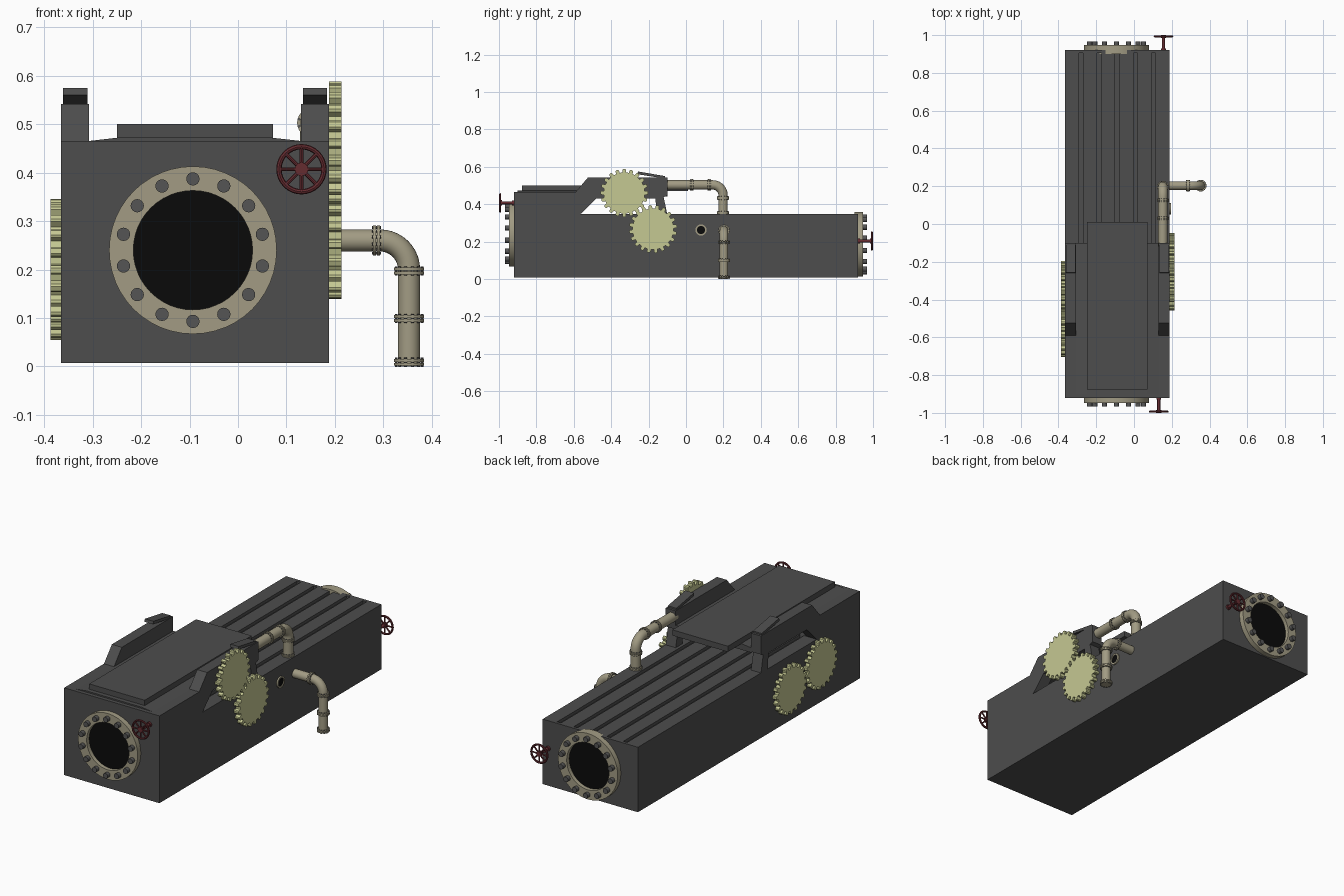
import bpy, bmesh
from math import sin, cos, pi, radians
from mathutils import Vector, Matrix

if "Cube" in bpy.data.objects:
    bpy.data.objects.remove(bpy.data.objects["Cube"])


def material(name, rgb):
    m = bpy.data.materials.new(name)
    m.diffuse_color = (*rgb, 1)
    m.use_nodes = True
    m.node_tree.nodes["Principled BSDF"].inputs["Base Color"].default_value = m.diffuse_color
    return m


IRON = material("dark_iron", (0.075, 0.075, 0.075))
STEEL = material("bolt_grey", (0.09, 0.09, 0.09))
TAN = material("tan_pipe", (0.36, 0.33, 0.23))
BRASS = material("pale_brass", (0.56, 0.58, 0.29))
RED = material("valve_red", (0.13, 0.025, 0.03))
BLACK = material("black", (0.003, 0.003, 0.003))


def finish(bm, name, mat, smooth=False):
    bmesh.ops.recalc_face_normals(bm, faces=bm.faces)
    me = bpy.data.meshes.new(name)
    bm.to_mesh(me)
    bm.free()
    ob = bpy.data.objects.new(name, me)
    bpy.context.collection.objects.link(ob)
    me.materials.append(mat)
    if smooth:
        bpy.ops.object.select_all(action='DESELECT')
        ob.select_set(True)
        bpy.context.view_layer.objects.active = ob
        bpy.ops.object.shade_smooth_by_angle(angle=radians(35))
    return ob


def add_box(bm, lo, hi):
    lo, hi = Vector(lo), Vector(hi)
    bmesh.ops.create_cube(bm, size=1, matrix=Matrix.Translation((lo + hi) / 2)
                          @ Matrix.Diagonal((*(hi - lo), 1)))


def add_cyl(bm, a, b, r, seg=24):
    a, b = Vector(a), Vector(b)
    rot = (b - a).to_track_quat('Z', 'Y').to_matrix().to_4x4()
    bmesh.ops.create_cone(bm, cap_ends=True, segments=seg, radius1=r, radius2=r,
                          depth=(b - a).length, matrix=Matrix.Translation((a + b) / 2) @ rot)


def extrude(bm, pts, step):
    f = bm.faces.new([bm.verts.new(p) for p in pts])
    g = bmesh.ops.extrude_face_region(bm, geom=[f])
    bmesh.ops.translate(bm, vec=step, verts=[v for v in g['geom'] if isinstance(v, bmesh.types.BMVert)])


def add_ring(bm, center, axis, profile, seg=48):
    # revolve a closed (radius, height) profile around the given axis
    rot = Vector(axis).to_track_quat('Z', 'Y')
    rows = [[bm.verts.new(Vector(center) + rot @ Vector((r * cos(2*pi*i/seg), r * sin(2*pi*i/seg), h)))
             for r, h in profile] for i in range(seg)]
    n = len(profile)
    for i in range(seg):
        p, q = rows[i], rows[(i + 1) % seg]
        for j in range(n):
            k = (j + 1) % n
            bm.faces.new((p[j], q[j], q[k], p[k]))


XL, XR = -0.365, 0.188

# main body: low deck plus tall front block, one side profile
bm = bmesh.new()
prof = [(-.92, .007), (.92, .007), (.92, .332), (-.56, .332), (-.585, .465), (-.92, .465)]
extrude(bm, [(XL, y, z) for y, z in prof], (XR - XL, 0, 0))
finish(bm, "body", IRON)

# deck slats with grooves between
bm = bmesh.new()
n, gap = 6, 0.022
w = (XR - XL - gap * (n - 1)) / n
for i in range(n):
    x = XL + i * (w + gap)
    add_box(bm, (x, -.565, .33), (x + w, .915, .348))
add_box(bm, (XL, .905, .33), (XR, .92, .348))
finish(bm, "deck_slats", IRON)

# roof between the side arms, and the cover plate
bm = bmesh.new()
extrude(bm, [(x, -.9, z) for x, z in
             [(-.31, .44), (.133, .44), (.133, .465), (.07, .472), (-.25, .472), (-.31, .465)]], (0, .8, 0))
finish(bm, "roof", IRON)
bm = bmesh.new()
add_box(bm, (-.25, -.877, .47), (.072, .01, .5))
finish(bm, "cover_plate", IRON)

# side arms, their rear posts and tilted caps
arm = [(-.6, .35), (-.56, .35), (-.48, .43), (-.14, .43), (-.1, .445), (-.1, .542), (-.525, .542), (-.59, .465)]
post = [(-.165, .44), (-.12, .44), (-.1, .345), (-.155, .345)]
cap = [(-.26, .56), (-.257, .575), (-.112, .55), (-.112, .537)]
for side, x in (("left", XL), ("right", XR - .058)):
    for label, pts in (("arm", arm), ("post", post), ("arm_cap", cap)):
        bm = bmesh.new()
        inset = .004 if label == "arm_cap" else 0
        extrude(bm, [(x + inset, y, z) for y, z in pts], (.058 - 2 * inset, 0, 0))
        finish(bm, side + "_" + label, IRON)


# gears
def gear(name, x0, x1, y, z, phase=0, teeth=20, ro=.128, ri=.11):
    bm = bmesh.new()
    pts = []
    for i in range(teeth):
        for t, r in ((-.30, ri), (-.24, ro - .004), (-.13, ro), (.13, ro), (.24, ro - .004), (.30, ri)):
            a = 2 * pi * (i + t + phase) / teeth
            pts.append((x0, y + r * cos(a), z + r * sin(a)))
    extrude(bm, pts, (x1 - x0, 0, 0))
    finish(bm, name, BRASS)


gear("right_upper_gear", XR, .214, -.33, .46)
gear("right_lower_gear", XR, .214, -.176, .267, .4)
gear("left_rear_gear", XL, -.387, -.325, .182)
gear("left_front_gear", XL, -.387, -.577, .218, .5)


# end flanges with bolts, dark openings and valve wheels
def end_fittings(name, s, fz, wx, wz):
    fx = -.093
    bm = bmesh.new()
    add_ring(bm, (fx, s * .9, fz), (0, s, 0), [(.123, 0), (.173, 0), (.173, .047), (.123, .047)])
    finish(bm, name + "_flange", TAN, True)
    bm = bmesh.new()
    add_cyl(bm, (fx, s * .9, fz), (fx, s * .926, fz), .124, 48)
    finish(bm, name + "_opening", BLACK)
    bm = bmesh.new()
    for i in range(14):
        a = 2 * pi * i / 14 + pi / 2
        x, z = fx + .147 * cos(a), fz + .147 * sin(a)
        add_cyl(bm, (x, s * .94, z), (x, s * .967, z), .0137, 16)
    finish(bm, name + "_bolts", STEEL, True)
    bm = bmesh.new()
    add_cyl(bm, (wx, s * .915, wz), (wx, s * .998, wz), .008, 12)
    add_cyl(bm, (wx, s * .985, wz), (wx, s, wz), .014, 16)
    add_cyl(bm, (wx, s * .92, wz), (wx, s * .93, wz), .013, 16)
    circ = [(.0465 + .0055 * cos(k * pi / 4), .0055 * sin(k * pi / 4)) for k in range(8)]
    add_ring(bm, (wx, s * .9935, wz), (0, s, 0), circ, 32)
    for i in range(8):
        a = pi * i / 4
        add_cyl(bm, (wx, s * .9935, wz), (wx + .046 * cos(a), s * .9935, wz + .046 * sin(a)), .004, 8)
    finish(bm, name + "_valve_wheel", RED, True)


end_fittings("front", -1, .24, .131, .407)
end_fittings("rear", 1, .185, .156, .203)


# elbow pipes with bolted collars
def pipe(name, start, out, length, drop, collars_out, collars_down, r=.0228, bend=.055):
    start, out, down = Vector(start), Vector(out), Vector((0, 0, -1))
    corner = start + out * length
    c = corner - out * bend + down * bend
    path = [start] + [c + out * bend * sin(i * pi / 20) - down * bend * cos(i * pi / 20)
                      for i in range(11)] + [corner + down * drop]
    bm = bmesh.new()
    side = out.cross(down)
    rows = []
    for i, p in enumerate(path):
        a = min(max(i - 1, 0), 10) * pi / 20
        nrm = out * sin(a) - down * cos(a)
        rows.append([bm.verts.new(p + r * (nrm * cos(t * pi / 12) + side * sin(t * pi / 12))) for t in range(24)])
    for p, q in zip(rows, rows[1:]):
        for t in range(24):
            bm.faces.new((p[t], p[t - 1], q[t - 1], q[t]))
    bm.faces.new(rows[0])
    bm.faces.new(rows[-1])
    places = [(start + out * d, out) for d in collars_out] + [(corner + down * d, down) for d in collars_down]
    for p, d in places:
        for s in (-1, 1):
            add_cyl(bm, p + d * s * .001, p + d * s * .007, .031)
    finish(bm, name, TAN, True)
    bm = bmesh.new()
    for p, d in places:
        u = d.orthogonal().normalized()
        v = d.cross(u)
        for i in range(12):
            q = p + .0275 * (u * cos(i * pi / 6) + v * sin(i * pi / 6))
            add_cyl(bm, q - d * .0095, q + d * .0095, .0028, 8)
    finish(bm, name + "_bolts", STEEL)


pipe("side_pipe", (.18, .203, .26), (1, 0, 0), .173, .26, [.106], [.063, .161, .2515], bend=.06)
pipe("top_pipe", (.153, -.12, .503), (0, 1, 0), .318, .165, [.15, .245], [.07, .15], r=.025)

# small side port
bm = bmesh.new()
add_ring(bm, (XR - .01, .08, .262), (1, 0, 0), [(.022, 0), (.03, 0), (.03, .018), (.022, .018)], 24)
finish(bm, "side_port_ring", TAN, True)
bm = bmesh.new()
add_cyl(bm, (XR - .01, .08, .262), (XR + .004, .08, .262), .0225)
finish(bm, "side_port_opening", BLACK)
